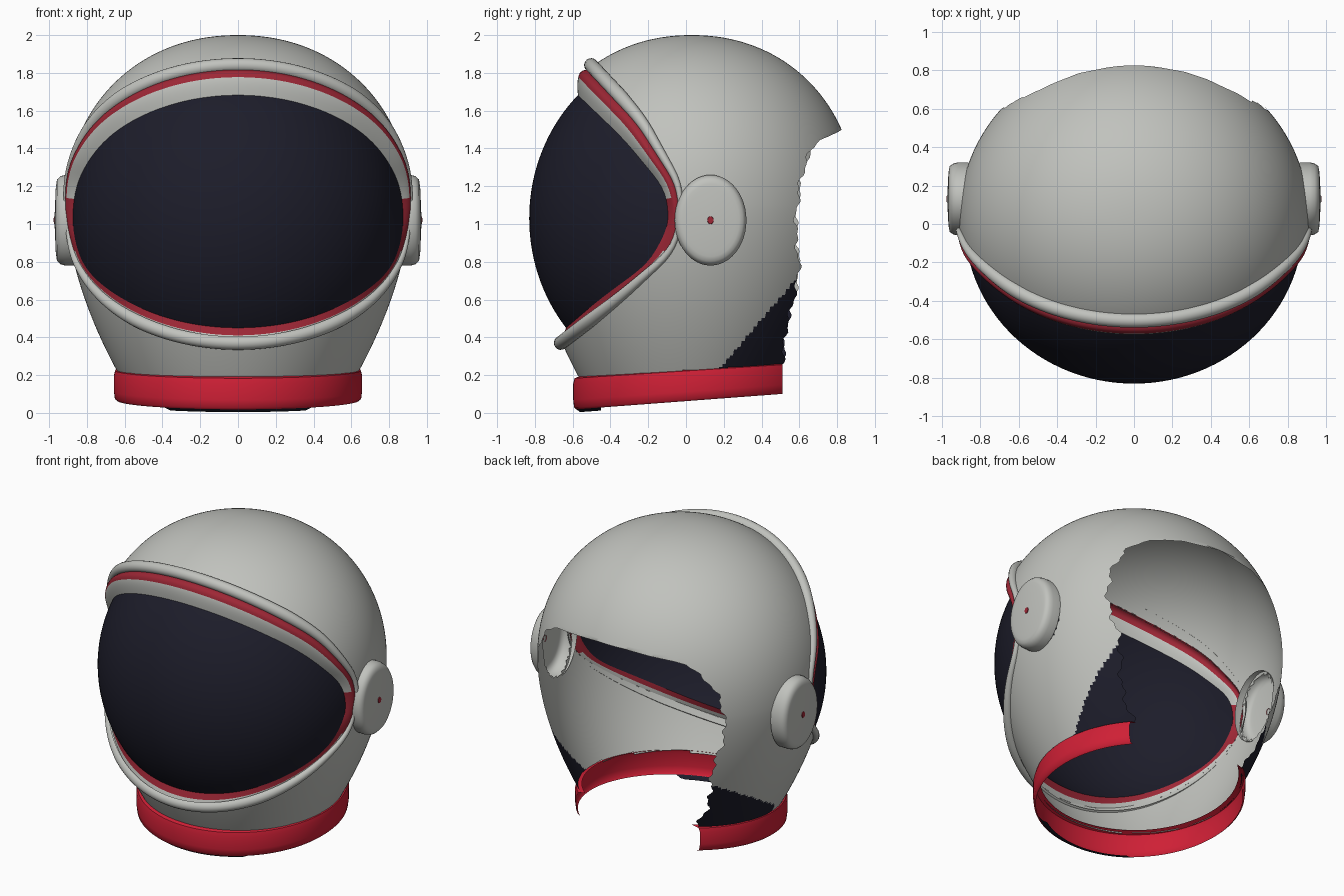
import bpy, bmesh, math
from mathutils import Vector

if "Cube" in bpy.data.objects:
    bpy.data.objects.remove(bpy.data.objects["Cube"])


def material(name, col):
    m = bpy.data.materials.new(name)
    m.diffuse_color = (*col, 1)
    m.use_nodes = True
    m.node_tree.nodes["Principled BSDF"].inputs["Base Color"].default_value = m.diffuse_color
    return m


GREY = material("light grey", (0.53, 0.54, 0.51))
DARK = material("dark navy", (0.012, 0.012, 0.023))
RED = material("red", (0.62, 0.014, 0.036))
DEEP = material("deep red", (0.34, 0.020, 0.036))


def grid(name, rows, mats, closed=True, rule=None, drop=None):
    """Skin a list of point rows; rule(centre, row) picks a material, drop(centre) removes faces."""
    bm = bmesh.new()
    vs = [[bm.verts.new(p) for p in row] for row in rows]
    n = len(rows[0])
    for i in range(len(rows) - 1):
        for j in range(n if closed else n - 1):
            k = (j + 1) % n
            quad = (vs[i][j], vs[i][k], vs[i + 1][k], vs[i + 1][j])
            c = sum((v.co for v in quad), Vector()) / 4
            if drop and drop(c):
                continue
            f = bm.faces.new(quad)
            f.material_index = rule(c, i) if rule else 0
    bmesh.ops.remove_doubles(bm, verts=bm.verts, dist=1e-5)
    bmesh.ops.delete(bm, geom=[v for v in bm.verts if not v.link_faces], context='VERTS')
    me = bpy.data.meshes.new(name)
    bm.to_mesh(me)
    bm.free()
    for m in mats:
        me.materials.append(m)
    ob = bpy.data.objects.new(name, me)
    bpy.context.collection.objects.link(ob)
    bpy.ops.object.select_all(action='DESELECT')
    ob.select_set(True)
    bpy.context.view_layer.objects.active = ob
    bpy.ops.object.shade_smooth_by_angle(angle=math.radians(50))
    return ob


def lerp(pts, z):
    if z <= pts[0][0]:
        return pts[0][1]
    for (a, p), (b, q) in zip(pts, pts[1:]):
        if z <= b:
            return p + (q - p) * (z - a) / (b - a)
    return pts[-1][1]


def soft(pts, z):
    return sum(lerp(pts, z + 0.016 * d) for d in range(-4, 5)) / 9


# Side-view lines as (z, y): rim roll, visor edge and broken back edge
RIM = [(0.1, -1.03), (0.39, -0.65), (0.62, -0.35), (0.86, -0.075), (1.03, -0.03),
       (1.21, -0.05), (1.53, -0.25), (1.83, -0.53), (2.1, -0.8)]
EDGE = [(0.1, -1.05), (0.45, -0.635), (0.6, -0.46), (0.79, -0.2), (0.97, -0.1), (1.05, -0.09),
        (1.19, -0.115), (1.45, -0.33), (1.68, -0.57), (1.95, -0.85)]
BACK = [(0.1, 0.50), (0.26, 0.51), (0.45, 0.53), (0.6, 0.57), (0.75, 0.60), (1.0, 0.58),
        (1.2, 0.60), (1.35, 0.64), (1.45, 0.71), (1.49, 0.80), (1.54, 1.0)]
CY, RATIO, ZC = 0.03, 0.96, 1.03


def shell_r(z):
    if z >= 1.1:
        u = min(1, (z - 1.1) / 0.9)
        return 0.91 * (1 - u ** 2.1) ** (1 / 2.1)
    return 0.91 * (1 - 0.372 * (1.1 - z) ** 1.76)


def shell_x(y, z):
    r = shell_r(z)
    return r * math.sqrt(max(0, 1 - ((y - CY) / (r * RATIO)) ** 2)) if r > 1e-4 else 0


def visor_y(x, z):
    return -0.83 * math.sqrt(max(0, 1 - (x / 0.88) ** 2 - ((z - ZC) / 0.9) ** 2))


def visor_x(y, z):
    return 0.88 * math.sqrt(max(0, 1 - (y / 0.83) ** 2 - ((z - ZC) / 0.9) ** 2))


def opening(line, surf_x, n):
    """Closed loop where the side-view line meets a surface, found along rays in front view."""
    loop = []
    for j in range(n):
        t = 2 * math.pi * j / n
        lo, hi = 0.2, 1.2
        for _ in range(26):
            r = (lo + hi) / 2
            z = ZC + r * math.sin(t)
            if abs(r * math.cos(t)) < surf_x(soft(line, z), z):
                lo = r
            else:
                hi = r
        z = ZC + lo * math.sin(t)
        loop.append(Vector((lo * math.cos(t), soft(line, z), z)))
    return loop


def arc(rx, ry, cy, zf, right, left, n):
    """Row running round the front, clamped at y = right on the +x side and y = left on the -x side."""
    a0, a1 = (math.asin(max(-1, min(1, (y - cy) / max(ry, 1e-6)))) for y in (right, left))
    out = []
    for j in range(n + 1):
        a = max(-math.pi - a1, min(a0, math.pi / 2 - 2 * math.pi * j / n))
        y = cy + ry * math.sin(a)
        out.append((rx * math.cos(a), y, zf(y)))
    return out[::-1]


def collar_top(y):
    return 0.19 + 0.065 * (y + 0.59)


def collar_bottom(y):
    return 0.018 + 0.075 * (y + 0.59)


def broken(z, side):
    return lerp(BACK, z) + 0.010 * math.sin(z * 37 + side * 4) + 0.006 * math.sin(z * 90 + side)


def snap(p):
    """Pull shell points just past the rim line back onto it."""
    x, y, z = p
    g = soft(RIM, z)
    if g - 0.045 < y < g:
        return (math.copysign(shell_x(g, z), x), g, z)
    return p


# Shell: dome, opened for the visor and ears and broken away at the back
heights = [0.12 + 0.98 * i / 64 for i in range(64)]
heights += [1.1 + 0.9 * math.sin(math.pi / 2 * i / 72) for i in range(73)]
rows = [[snap(p) for p in arc(shell_r(z), shell_r(z) * RATIO, CY, lambda y, z=z: z,
                              broken(z, 1), broken(z, -1), 240)] for z in heights]


def shell_drop(c):
    in_ear = ((c.y - 0.13) / 0.19) ** 2 + ((c.z - 1.02) / 0.24) ** 2 < 0.85
    return in_ear or c.y < soft(RIM, c.z) + 0.001 or c.z < collar_top(c.y) - 0.008


def shell_rule(c, i):
    if c.x > 0:
        return int(c.z < 0.26 + 1.17 * (c.y - 0.2))
    return int(c.z < 0.26 + 0.58 * (c.y + 0.03) and c.y > 0)


grid("helmet_shell", rows, [GREY, DARK], closed=False, rule=shell_rule, drop=shell_drop)

# Visor: bulging ellipsoid patch inside its edge loop
N = 160
edge = opening(EDGE, visor_x, N)
rim = opening(RIM, shell_x, N)
rows = []
for k in range(29):
    s = math.sin(math.pi / 2 * k / 28)
    rows.append([(p.x * s, visor_y(p.x * s, ZC + (p.z - ZC) * s), ZC + (p.z - ZC) * s) for p in edge])
grid("visor", rows[::-1], [DARK])

# Rim seal: red channel with a raised grey lip along the upper half
hub = Vector((0, 0.1, ZC))
rows = []
for k in range(15):
    s = k / 14
    row = []
    for j in range(N):
        p = rim[j].lerp(edge[j], s)
        w = max(0, min(1, 0.35 + 2 * math.sin(2 * math.pi * j / N)))
        bump = 0.038 * math.sin(math.pi * min(1, s / 0.4) / 2) if s < 0.4 else \
            0.038 * math.cos(math.pi * (s - 0.4) / 1.2)
        row.append(p + (p - hub).normalized() * bump * w)
    rows.append(row)


def seal_rule(c, i):
    if c.z > 1.13:
        return int(i >= 7)
    return int(i < 6 and c.z < 0.85)


grid("visor_seal", rows, [DEEP, GREY], rule=seal_rule)

# Rim roll: raised half tube swept around the opening, thin beside the ears
rows = [[] for _ in range(11)]
for j in range(N):
    sn = math.sin(2 * math.pi * j / N)
    tan = (rim[(j + 1) % N] - rim[j - 1]).normalized()
    out = (rim[j] - hub).normalized()
    out = (out - tan * out.dot(tan)).normalized()
    side = tan.cross(out)
    r = 0.010 + 0.027 * min(1, 1.4 * abs(sn))
    back = 0.75 if sn > 0 else 0.2
    for k in range(11):
        a = math.radians(-105 + 21 * k)
        rows[k].append(rim[j] + out * (0.2 * r + r * math.cos(a)) + side * (back * r + r * math.sin(a)))
grid("rim_roll", rows, [GREY])

# Neck collar: tilted rounded red band, open at the back
section = [(0.640, 0.0), (0.652, 0.06), (0.657, 0.3), (0.657, 0.8), (0.650, 0.96), (0.615, 1.03)]
rows = [arc(r, r * 0.985, 0.05,
            lambda y, f=f: collar_bottom(y) + f * (collar_top(y) - collar_bottom(y)), 0.51, 0.51, 160)
        for r, f in section]
grid("neck_collar", rows, [RED], closed=False)

# Dark lip under the front of the collar
rows = [arc(r, r * 0.985, 0.05, lambda y, d=d: collar_bottom(y) - d, -0.45, -0.45, 96)
        for r, d in ((0.60, 0.016), (0.62, 0.016), (0.640, 0.0))]
grid("collar_lip", rows, [DARK], closed=False)

# Ear discs: lathed caps with a small red dot, one each side
cap = [(1.0, 0.86), (1.0, 0.915), (0.97, 0.94), (0.90, 0.958), (0.80, 0.962), (0.70, 0.965), (0.0, 0.972)]
dot = [(0.09, 0.968), (0.08, 0.975), (0.0, 0.976)]
for label, sx in (("right", 1), ("left", -1)):
    for name, prof, mat in (("ear_disc", cap, GREY), ("ear_dot", dot, DEEP)):
        rows = [[(sx * x, 0.13 + 0.19 * r * math.cos(2 * math.pi * j / 48),
                  1.02 + 0.24 * r * math.sin(2 * math.pi * j / 48) * sx) for j in range(48)]
                for r, x in prof]
        grid(f"{name}_{label}", rows, [mat])
